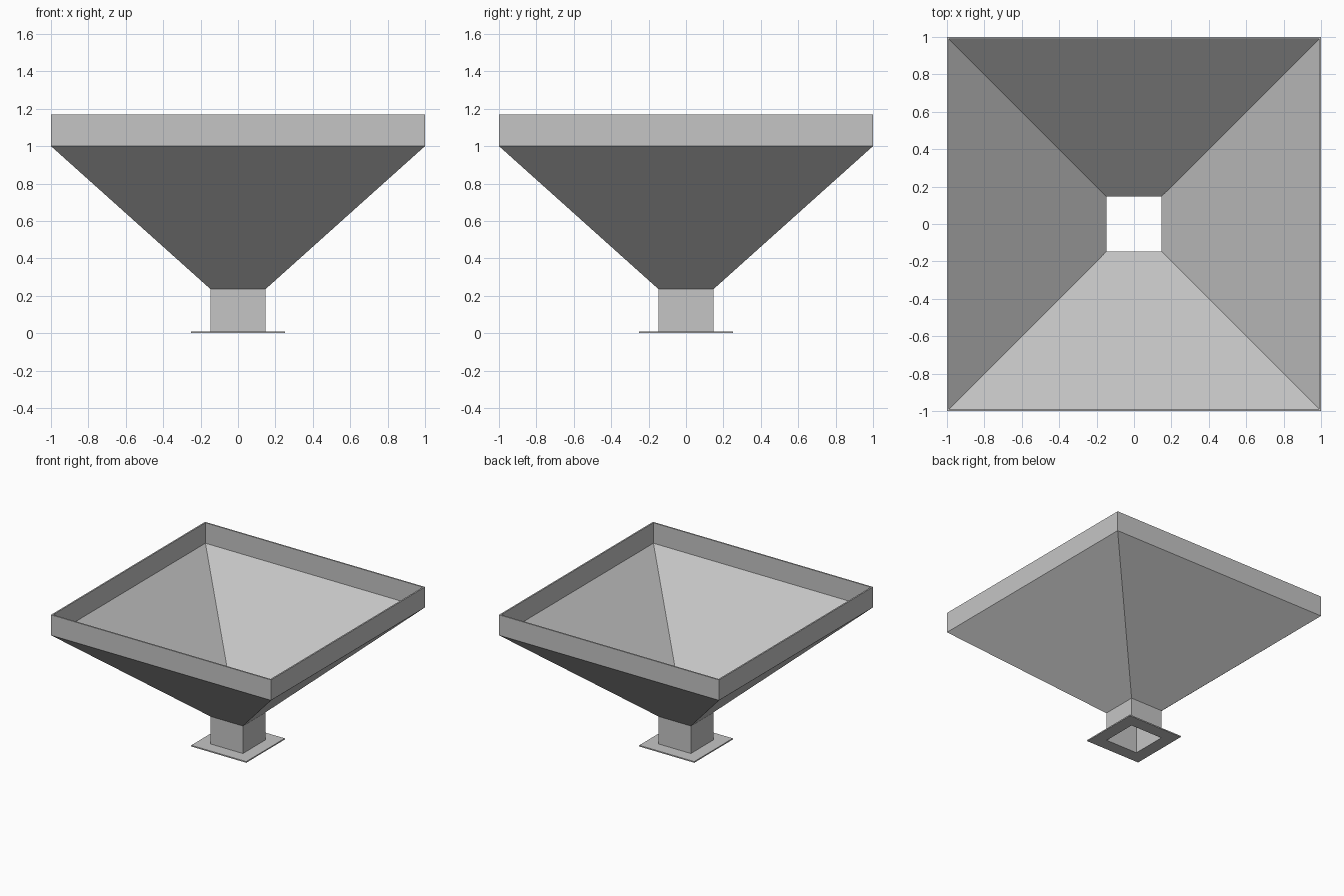
import bpy
import bmesh

cube = bpy.data.objects.get("Cube")
if cube:
    bpy.data.objects.remove(cube, do_unlink=True)

# Plain grey sheet metal
GREY = (0.558, 0.558, 0.558, 1.0)
metal = bpy.data.materials.new("grey_metal")
metal.use_nodes = True
metal.diffuse_color = GREY
metal.node_tree.nodes["Principled BSDF"].inputs["Base Color"].default_value = GREY


def square_ring(name, profile):
    """Sweep a closed (half width, height) section around a square."""
    bm = bmesh.new()
    loops = [[bm.verts.new((sx * r, sy * r, z))
              for sx, sy in ((-1, -1), (1, -1), (1, 1), (-1, 1))]
             for r, z in profile]
    for i, low in enumerate(loops):
        high = loops[(i + 1) % len(loops)]
        for j in range(4):
            k = (j + 1) % 4
            bm.faces.new((low[j], low[k], high[k], high[j]))
    bmesh.ops.recalc_face_normals(bm, faces=bm.faces)
    mesh = bpy.data.meshes.new(name)
    bm.to_mesh(mesh)
    bm.free()
    mesh.materials.append(metal)
    obj = bpy.data.objects.new(name, mesh)
    bpy.context.collection.objects.link(obj)
    return obj


RIM, RIM_IN = 1.0, 0.988
NECK, NECK_IN = 0.148, 0.146
PLATE, PLATE_TOP = 0.25, 0.01
NECK_TOP, FUNNEL_TOP, RIM_TOP = 0.236, 1.0, 1.168

# Mounting plate with a square hole
square_ring("base_flange", [(NECK, 0), (PLATE, 0), (PLATE, PLATE_TOP), (NECK, PLATE_TOP)])

# Open square outlet
square_ring("outlet_neck", [(NECK_IN, 0), (NECK, 0), (NECK, NECK_TOP), (NECK_IN, NECK_TOP)])

# Sloping hopper walls
square_ring("hopper_funnel", [(NECK_IN, NECK_TOP), (NECK, NECK_TOP),
                              (RIM, FUNNEL_TOP), (RIM_IN, FUNNEL_TOP)])

# Upright collar around the mouth
square_ring("upper_rim", [(RIM_IN, FUNNEL_TOP), (RIM, FUNNEL_TOP),
                          (RIM, RIM_TOP), (RIM_IN, RIM_TOP)])
